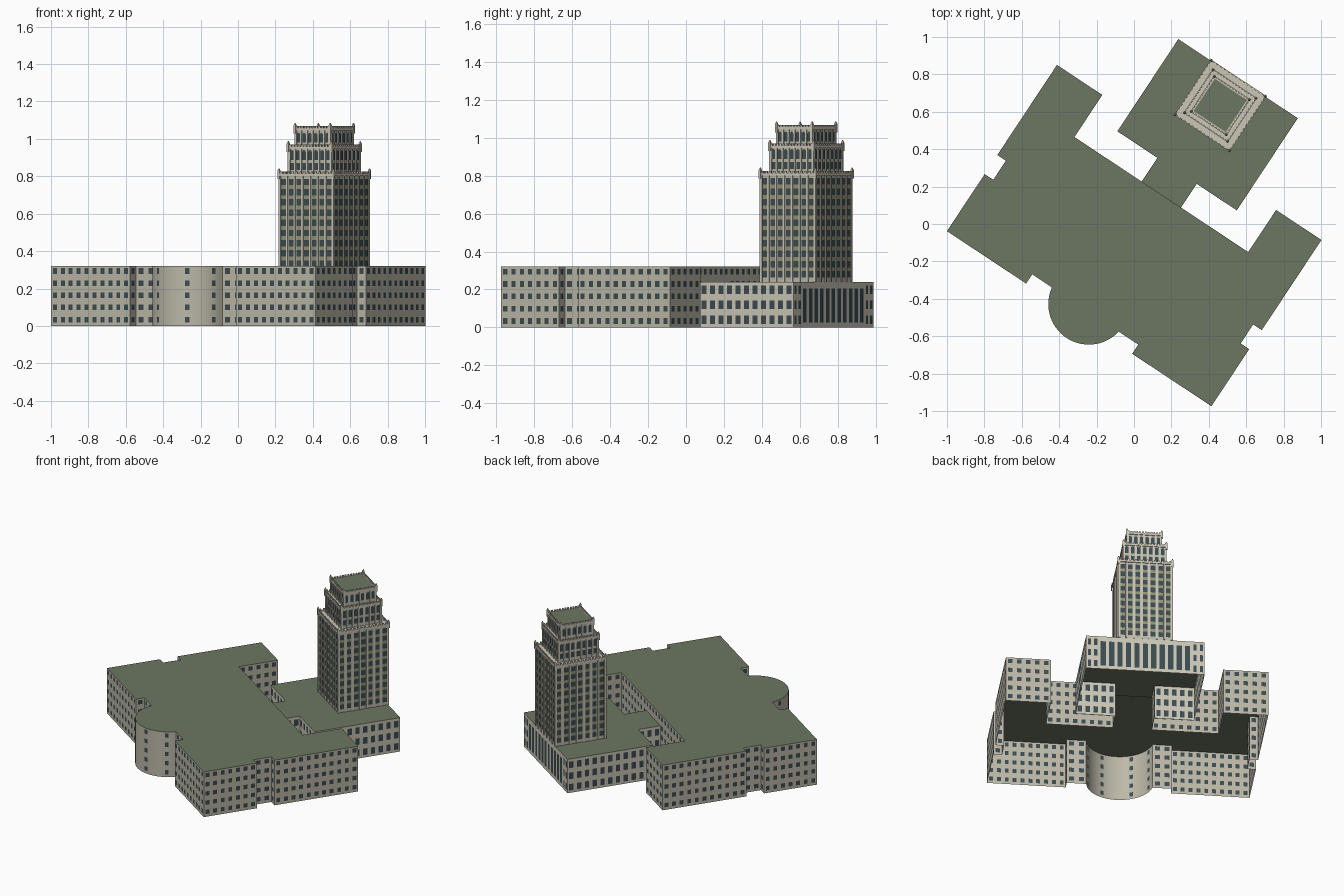
import bpy, bmesh, math
from mathutils import Matrix, Vector

if "Cube" in bpy.data.objects:
    bpy.data.objects.remove(bpy.data.objects["Cube"])

ROT = math.radians(-33.5)      # the whole complex is turned on the plot
CU = 0.035                     # symmetry axis in local coordinates
TOWER_V, MAIN_H, POD_H = 0.783, 0.32, 0.24


def material(name, rgb):
    m = bpy.data.materials.new(name)
    m.diffuse_color = (*rgb, 1)
    m.use_nodes = True
    m.node_tree.nodes["Principled BSDF"].inputs["Base Color"].default_value = m.diffuse_color
    return m


WALL, GLASS, ROOF, SPANDREL, PALE = range(5)
MATS = [material("stone", (.50, .48, .39)), material("glass", (.045, .07, .08)),
        material("roof_green", (.15, .18, .12)), material("spandrel", (.30, .30, .19)),
        material("pale_stone", (.60, .57, .47))]


def finish(bm, name):
    bmesh.ops.remove_doubles(bm, verts=bm.verts, dist=1e-5)
    me = bpy.data.meshes.new(name)
    bm.to_mesh(me)
    bm.free()
    for m in MATS:
        me.materials.append(m)
    ob = bpy.data.objects.new(name, me)
    ob.rotation_euler.z = ROT
    bpy.context.collection.objects.link(ob)
    return ob


def face(bm, pts, mat, M=Matrix()):
    f = bm.faces.new([bm.verts.new(M @ Vector(p)) for p in pts])
    f.material_index = mat


def wall(bm, p, q, z0, z1, rows, n, w=0.5, mat=WALL, glass=GLASS, between=None, M=Matrix()):
    """Wall from p to q cut into a grid; odd cells are windows."""
    s = [0] + [(i + .5 + k * w / 2) / n for i in range(n) for k in (-1, 1)] + [1]
    z = [z0] + [h for r in rows for h in r] + [z1]
    p, q = Vector(p), Vector(q)
    for i in range(len(s) - 1):
        if s[i + 1] - s[i] < 1e-6:
            continue
        a, b = p.lerp(q, s[i]), p.lerp(q, s[i + 1])
        for j in range(len(z) - 1):
            m = mat
            if i % 2 and j % 2:
                m = glass
            elif i % 2 and between is not None and 0 < j < len(z) - 2:
                m = between
            face(bm, [(*a, z[j]), (*b, z[j]), (*b, z[j + 1]), (*a, z[j + 1])], m, M)


def box(bm, x0, x1, y0, y1, z0, z1, mat, M=Matrix()):
    T = M @ Matrix.Translation(((x0 + x1) / 2, (y0 + y1) / 2, (z0 + z1) / 2)) \
        @ Matrix.Diagonal((x1 - x0, y1 - y0, z1 - z0, 1))
    for v in bmesh.ops.create_cube(bm, size=1, matrix=T)["verts"]:
        for f in v.link_faces:
            f.material_index = mat


def run(bm, pts, z0, z1, rows, pitch, **kw):
    for p, q in zip(pts, pts[1:]):
        n = max(1, round((Vector(q) - Vector(p)).length / pitch))
        wall(bm, p, q, z0, z1, rows, n, **kw)


def mirror(pts):
    return [(2 * CU - x, y) for x, y in reversed(pts)]


# main block: right half of the outline, mirrored to the left
right = [(CU + a, v) for a, v in [
    (.214, -.525), (.34, -.525), (.34, -.584), (.848, -.584), (.848, -.218), (.793, -.218),
    (.793, -.096), (.848, -.096), (.848, .482), (.557, .482), (.557, .212), (.126, .212)]]
left = mirror(right)
ROWS5 = [(z - .015, z + .015) for z in (.034, .099, .164, .229, .294)]
bm = bmesh.new()
run(bm, right, 0, MAIN_H, ROWS5, .053)
run(bm, left, 0, MAIN_H, ROWS5, .053)
run(bm, [right[-1], left[0]], POD_H, MAIN_H, ROWS5[-1:], .053)
finish(bm, "main_block_walls")

# rounded bay on the front
R, CV, SEG = .217, -.49, 25
a0 = math.asin(.035 / R)
arc = []
for i in range(SEG + 1):
    t = math.pi + a0 + (math.pi - 2 * a0) * i / SEG
    arc.append((CU + R * math.cos(t), CV + R * math.sin(t)))
bm = bmesh.new()
for i in range(SEG):
    wall(bm, arc[i], arc[i + 1], 0, MAIN_H, ROWS5, 1, w=1,
         glass=GLASS if i in (2, 8, 16, 22) else WALL)
bay = finish(bm, "rounded_bay")
bpy.context.view_layer.objects.active = bay
bay.select_set(True)
bpy.ops.object.shade_smooth_by_angle(angle=math.radians(30))

bm = bmesh.new()
face(bm, [(x, y, MAIN_H) for x, y in right + left + arc[1:-1]], ROOF)
finish(bm, "main_block_roof")

# lower block under the tower, with its link to the main block
link_r = [(CU + .126, .212), (CU + .126, .364), (CU + .383, .364), (CU + .383, .955)]
link_l = mirror(link_r)
ROWS3 = [(z - .023, z + .023) for z in (.04, .12, .198)]
bm = bmesh.new()
for pts in (link_r, link_l):
    run(bm, pts, 0, POD_H, ROWS3, .053, w=.55, mat=PALE)
b = [(CU + a, .955) for a in (.383, .30, -.30, -.383)]
wall(bm, b[0], b[1], 0, POD_H, ROWS3, 2, mat=PALE)
wall(bm, b[1], b[2], 0, POD_H, [(.025, .205)], 11, w=.62, mat=PALE)
wall(bm, b[2], b[3], 0, POD_H, ROWS3, 2, mat=PALE)
finish(bm, "lower_block_walls")
bm = bmesh.new()
face(bm, [(x, y, POD_H) for x, y in link_r + link_l], ROOF)
finish(bm, "lower_block_roof")


def arch(bm, x, y, w, z0, z1, M):
    pts = [(x - w, y, z0), (x + w, y, z0)]
    pts += [(x + w * math.cos(t), y, z1 - w + w * math.sin(t))
            for t in [math.pi * k / 6 for k in range(7)]]
    face(bm, pts, GLASS, M)


def tier(name, h, z0, z1, rows, bays, arches, roof):
    bm = bmesh.new()
    o, pitch = h + .006, 2 * h / bays
    for k in range(4):
        M = Matrix.Translation((CU, TOWER_V, 0)) @ Matrix.Rotation(k * math.pi / 2, 4, 'Z')
        wall(bm, (-h, -h), (h, -h), z0, z1, rows, bays, w=.6, between=SPANDREL, M=M)
        for i in range(bays):
            if arches:
                arch(bm, -h + (i + .5) * pitch, -h - .002, pitch * .3, *arches, M)
            if i:   # pilasters between bays
                x = -h + i * pitch
                box(bm, x - .0045, x + .0045, -h - .005, -h, z0, z1, PALE, M)
        # corner pier, cornice, battlements and pinnacle
        box(bm, -h - .005, -h + .009, -h - .005, -h + .009, z0, z1, PALE, M)
        box(bm, -o, o, -o, -h + .008, z1 - .014, z1, PALE, M)
        n = bays * 2
        for i in range(n):
            x = -h + (i + .5) * 2 * h / n
            box(bm, x - .0055, x + .0055, -o, -o + .007, z1, z1 + .010, PALE, M)
        box(bm, -o - .003, -o + .010, -o - .003, -o + .010, z1 - .03, z1 + .014, PALE, M)
        tip = M @ Matrix.Translation((-o + .0035, -o + .0035, z1 + .021)) @ Matrix.Rotation(math.pi / 4, 4, 'Z')
        bmesh.ops.create_cone(bm, segments=4, radius1=.009, radius2=.002, depth=.014,
                              cap_ends=True, matrix=tip)
    C = Matrix.Translation((CU, TOWER_V, 0))
    face(bm, [(-h, -h, z1 - .003), (h, -h, z1 - .003), (h, h, z1 - .003), (-h, h, z1 - .003)], roof, C)
    finish(bm, name)


# stepped tower
shaft_rows = [(.262 + i * .0545, .262 + i * .0545 + .034) for i in range(10)]
tier("tower_shaft", .172, POD_H, .815, shaft_rows, 7, None, PALE)
tier("tower_middle_tier", .136, .812, .960, [(.835, .872)], 7, (.888, .940), PALE)
tier("tower_crown", .110, .957, 1.058, [], 6, (.980, 1.032), WALL)
bm = bmesh.new()
r = .103
face(bm, [(CU - r, TOWER_V - r, 1.060), (CU + r, TOWER_V - r, 1.060),
          (CU + r, TOWER_V + r, 1.060), (CU - r, TOWER_V + r, 1.060)], ROOF)
finish(bm, "tower_roof")
